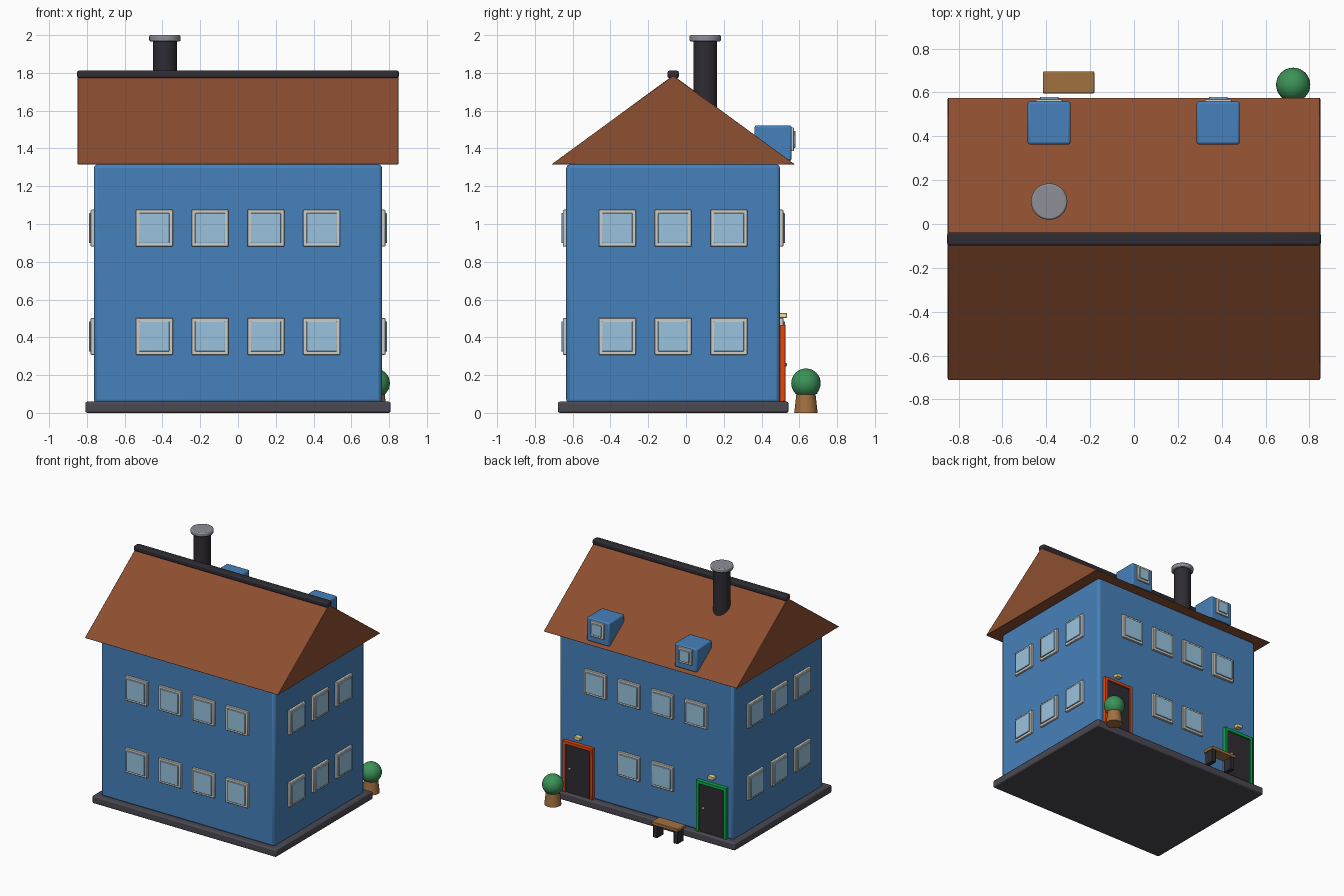
import bpy, bmesh, math

if "Cube" in bpy.data.objects:
    bpy.data.objects.remove(bpy.data.objects["Cube"])

YC = -0.068                      # house centre in y
HX, HY = 0.763, 0.566            # half size of the walls


def mat(name, r, g, b):
    m = bpy.data.materials.new(name)
    m.diffuse_color = [(c / 255) ** 2.2 for c in (r, g, b)] + [1]
    m.use_nodes = True
    m.node_tree.nodes["Principled BSDF"].inputs["Base Color"].default_value = m.diffuse_color
    return m


BLUE = mat("wall_blue", 72, 128, 186)
ROOF = mat("roof_brown", 140, 80, 52)
BASE = mat("base_grey", 76, 74, 82)
DARK = mat("dark", 50, 48, 54)
CAP = mat("cap_grey", 140, 142, 150)
FRAME = mat("frame_cream", 205, 203, 195)
GLASS = mat("glass", 152, 194, 222)
RED = mat("red", 228, 72, 20)
GREEN = mat("green", 20, 170, 75)
LAMP = mat("lamp_yellow", 235, 220, 150)
LEAF = mat("leaf", 62, 145, 88)
WOOD = mat("wood", 160, 112, 66)


def finish(ob, name, material, bevel=0.0, segments=2):
    ob.name = name
    ob.data.materials.append(material)
    if bevel:
        b = ob.modifiers.new("bevel", 'BEVEL')
        b.width, b.segments = bevel, segments
        b.limit_method = 'ANGLE'
    bpy.ops.object.select_all(action='DESELECT')
    ob.select_set(True)
    bpy.context.view_layer.objects.active = ob
    bpy.ops.object.shade_smooth_by_angle(angle=math.radians(35))
    return ob


def box(name, x, y, z, material, bevel=0.0):
    """Box from (min, max) pairs."""
    bm = bmesh.new()
    bmesh.ops.create_cube(bm, size=1)
    for v in bm.verts:
        v.co = [(p[0] + p[1]) / 2 + c * (p[1] - p[0]) for c, p in zip(v.co, (x, y, z))]
    me = bpy.data.meshes.new(name)
    bm.to_mesh(me)
    bm.free()
    ob = bpy.data.objects.new(name, me)
    bpy.context.collection.objects.link(ob)
    return finish(ob, name, material, bevel)


def cone(name, x, y, z0, z1, r0, r1, material, bevel=0.0):
    bpy.ops.mesh.primitive_cone_add(vertices=32, radius1=r0, radius2=r1, depth=z1 - z0,
                                    location=(x, y, (z0 + z1) / 2))
    return finish(bpy.context.object, name, material, bevel)


def window(name, side, u, z, w=0.195, h=0.195, wall=None):
    """Frame with a slightly raised pane; u runs along the wall."""
    axis, s = side
    if wall is None:
        wall = s * HX if axis == 'x' else YC + s * HY
    for part, inset, depth, m, bev in (("frame", 0, 0.017, FRAME, 0.004),
                                       ("pane", 0.018, 0.026, GLASS, 0.003)):
        along = (u - w / 2 + inset, u + w / 2 - inset)
        out = tuple(sorted((wall - s * 0.01, wall + s * depth)))
        up = (z - h / 2 + inset, z + h / 2 - inset)
        x, y = (out, along) if axis == 'x' else (along, out)
        box(f"{name}_{part}", x, y, up, m, bev)


# Base slab and walls
box("base_slab", (-0.808, 0.808), (YC - 0.61, YC + 0.61), (0, 0.06), BASE, 0.01)
box("walls", (-HX, HX), (YC - HY, YC + HY), (0.05, 1.316), BLUE, 0.02)

# Roof prism
bm = bmesh.new()
tri = [bm.verts.new((-0.85, y, z)) for y, z in
       ((YC - 0.645, 1.315), (YC + 0.645, 1.315), (YC, 1.787))]
face = bm.faces.new(tri)
ext = bmesh.ops.extrude_face_region(bm, geom=[face])
for g in ext["geom"]:
    if isinstance(g, bmesh.types.BMVert):
        g.co.x = 0.85
bmesh.ops.recalc_face_normals(bm, faces=bm.faces)
me = bpy.data.meshes.new("roof")
bm.to_mesh(me)
bm.free()
roof = bpy.data.objects.new("roof", me)
bpy.context.collection.objects.link(roof)
finish(roof, "roof", ROOF, 0.003, 1)
box("ridge_cap", (-0.852, 0.852), (YC - 0.03, YC + 0.03), (1.772, 1.812), DARK, 0.01)

# Chimney
cone("chimney", -0.387, 0.102, 1.5, 1.972, 0.063, 0.063, DARK)
cone("chimney_cap", -0.387, 0.102, 1.966, 2.0, 0.083, 0.083, CAP, 0.008)

# Dormers
for i, x in enumerate((-0.387, 0.384)):
    box(f"dormer_{i}", (x - 0.098, x + 0.098), (0.363, 0.559), (1.335, 1.522), BLUE, 0.01)
    window(f"dormer_window_{i}", ('y', 1), x, 1.448, 0.12, 0.125, 0.554)

# Wall windows
for row, z in enumerate((0.405, 0.978)):
    for i in range(4):
        x = (i - 1.5) * 0.295
        window(f"front_window_{row}_{i}", ('y', -1), x, z)
        if row or i in (1, 2):
            window(f"back_window_{row}_{i}", ('y', 1), x, z)
    for i in range(3):
        for s in (-1, 1):
            window(f"side_window_{row}_{i}_{s}", ('x', s), YC + (i - 1) * 0.295, z)

# Back doors with frames, knobs and lamps
yw = YC + HY
for tag, x, m in (("red", 0.587, RED), ("green", -0.587, GREEN)):
    hw, t = 0.133, 0.025
    for s in (-1, 1):
        e = sorted((x + s * hw, x + s * (hw - t)))
        box(f"{tag}_door_jamb_{s}", e, (yw - 0.01, yw + 0.029), (0.06, 0.466), m, 0.003)
    box(f"{tag}_door_lintel", (x - hw, x + hw), (yw - 0.01, yw + 0.029), (0.441, 0.466), m, 0.003)
    box(f"{tag}_door_panel", (x - hw + t, x + hw - t), (yw - 0.01, yw + 0.017), (0.06, 0.443), DARK)
    box(f"{tag}_door_lamp", (x - 0.025, x + 0.025), (yw - 0.005, yw + 0.037), (0.503, 0.529), LAMP, 0.004)
    bpy.ops.mesh.primitive_uv_sphere_add(segments=16, ring_count=8, radius=0.011,
                                         location=(x + 0.07, yw + 0.026, 0.255))
    finish(bpy.context.object, f"{tag}_door_knob", CAP)

# Potted bush
cone("plant_pot", 0.726, 0.635, 0, 0.105, 0.062, 0.05, WOOD)
bpy.ops.mesh.primitive_uv_sphere_add(segments=32, ring_count=16, radius=0.078,
                                     location=(0.726, 0.635, 0.157))
finish(bpy.context.object, "bush", LEAF)

# Bench
box("bench_seat", (-0.415, -0.181), (0.596, 0.695), (0.1, 0.126), WOOD, 0.004)
for s in (-1, 1):
    c = -0.298 + s * 0.09
    box(f"bench_leg_{s}", (c - 0.018, c + 0.018), (0.606, 0.685), (0, 0.103), DARK, 0.003)
